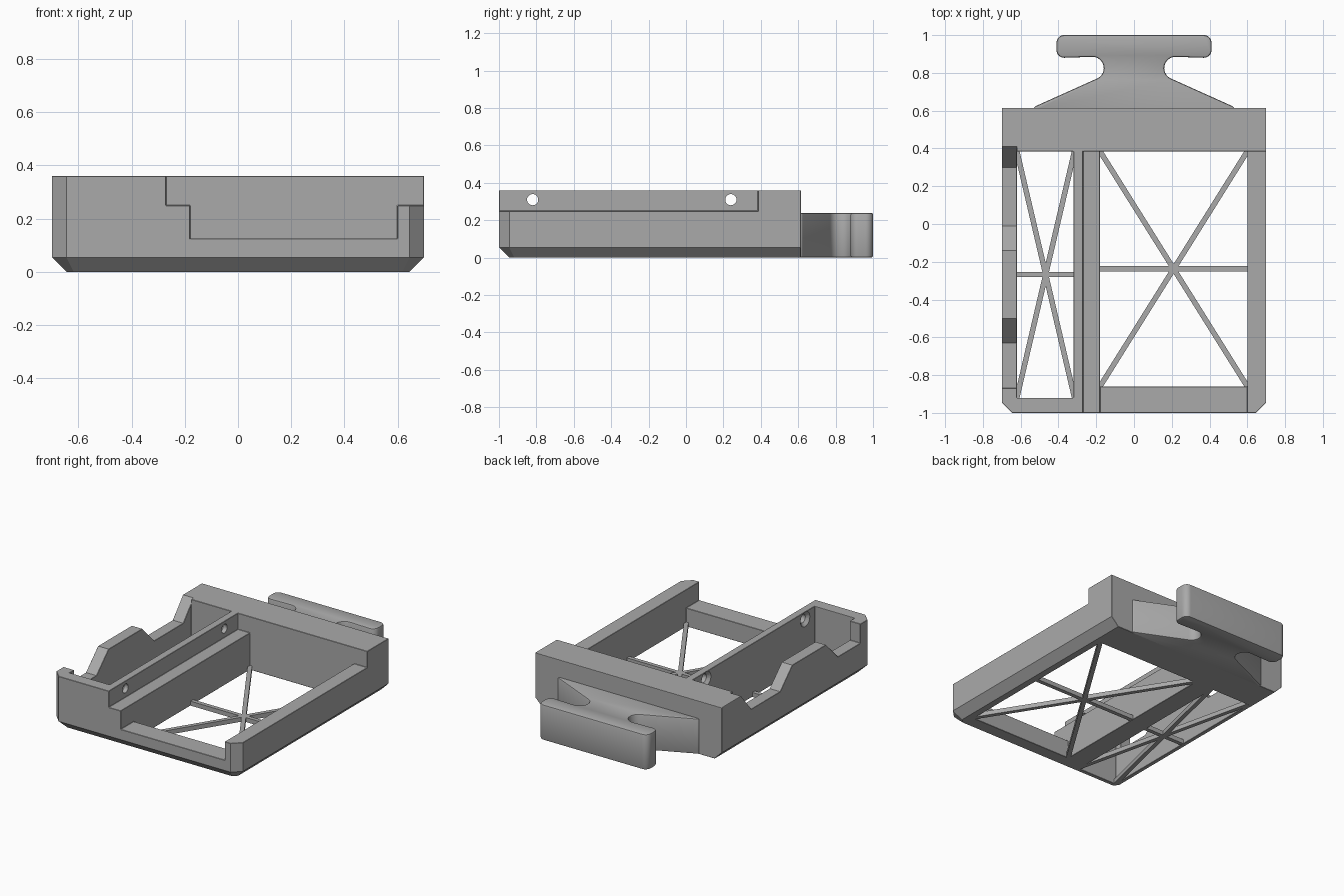
import bpy, bmesh
from math import sin, cos, radians, atan2, hypot, pi
from mathutils import Matrix

cube = bpy.data.objects.get("Cube")
if cube:
    bpy.data.objects.remove(cube)

grey = bpy.data.materials.new("plain grey")
grey.use_nodes = True
COLOUR = (0.4, 0.4, 0.4, 1)
grey.diffuse_color = COLOUR
grey.node_tree.nodes["Principled BSDF"].inputs["Base Color"].default_value = COLOUR


def finish(bm, name, helper=False):
    bmesh.ops.recalc_face_normals(bm, faces=bm.faces)
    mesh = bpy.data.meshes.new(name)
    bm.to_mesh(mesh)
    bm.free()
    obj = bpy.data.objects.new(name, mesh)
    bpy.context.collection.objects.link(obj)
    mesh.materials.append(grey)
    obj.hide_render = helper
    return obj


def loft(name, rings, helper=False):
    """Solid skinned through rings of 3D points, capped at both ends."""
    bm = bmesh.new()
    loops = [[bm.verts.new(p) for p in ring] for ring in rings]
    n = len(loops[0])
    for a, b in zip(loops, loops[1:]):
        for i in range(n):
            j = (i + 1) % n
            bm.faces.new((a[i], a[j], b[j], b[i]))
    bm.faces.new(loops[0])
    bm.faces.new(loops[-1])
    return finish(bm, name, helper)


def box(name, x0, x1, y0, y1, z0, z1, helper=False):
    base = [(x0, y0), (x1, y0), (x1, y1), (x0, y1)]
    return loft(name, [[(x, y, z) for x, y in base] for z in (z0, z1)], helper)


def apply_modifiers(obj):
    deps = bpy.context.evaluated_depsgraph_get()
    obj.data = bpy.data.meshes.new_from_object(obj.evaluated_get(deps))
    obj.modifiers.clear()


def cut(obj, cutter):
    mod = obj.modifiers.new("cut", 'BOOLEAN')
    mod.operation, mod.solver, mod.object = 'DIFFERENCE', 'EXACT', cutter
    apply_modifiers(obj)
    bpy.data.objects.remove(cutter)


def chamfer(obj, width, segments=1):
    mod = obj.modifiers.new("chamfer", 'BEVEL')
    mod.width, mod.segments = width, segments
    mod.limit_method, mod.angle_limit = 'ANGLE', radians(50)
    apply_modifiers(obj)


# Tray body: chamfered along the bottom and at the two front corners
W, FRONT, BACK, TOP, C = 0.7, -1.0, 0.615, 0.36, 0.055


def outline(z, d):
    w, f = W - d, FRONT + d
    k = C - d * 0.5
    return [(-w, BACK, z), (-w, f + k, z), (-w + k, f, z),
            (w - k, f, z), (w, f + k, z), (w, BACK, z)]


body = loft("tray_body", [outline(0, C), outline(C, 0), outline(TOP, 0)])

# Compartments and stepped openings
WELL = 0.385
cut(body, box("left_well", -0.62, -0.32, -0.92, WELL, -0.1, 0.5, True))
cut(body, box("upper_step", -0.27, 0.8, -1.1, WELL, 0.25, 0.5, True))
cut(body, box("lower_step", -0.18, 0.6, -1.1, WELL, 0.125, 0.5, True))
cut(body, box("right_well", -0.18, 0.6, -0.86, WELL, -0.1, 0.5, True))

# Sloped notches in the left-hand wall
LOW = 0.23
for profile in ([(-0.87, 0.4), (-0.87, LOW), (-0.63, LOW), (-0.5, TOP), (-0.5, 0.4)],
                [(-0.14, 0.4), (-0.14, TOP), (-0.01, LOW), (0.3, LOW), (0.41, TOP), (0.41, 0.4)]):
    cut(body, loft("wall_notch", [[(x, y, z) for y, z in profile] for x in (-0.8, -0.62)], True))

chamfer(body, 0.011)

# Countersunk screw holes through the divider
for y in (-0.82, 0.24):
    rings = []
    for x, r in ((-0.34, 0.055), (-0.32, 0.05), (-0.3, 0.03), (-0.2, 0.03)):
        rings.append([(x, y + r * cos(i * pi / 12), 0.31 + r * sin(i * pi / 12)) for i in range(24)])
    cut(body, loft("screw_hole", rings, True))


# Thin floor braces
def brace(name, a, b, width=0.028, height=0.03):
    dx, dy = b[0] - a[0], b[1] - a[1]
    bm = bmesh.new()
    bmesh.ops.create_cube(bm, size=1)
    bmesh.ops.transform(bm, verts=bm.verts, matrix=(
        Matrix.Translation(((a[0] + b[0]) / 2, (a[1] + b[1]) / 2, height / 2))
        @ Matrix.Rotation(atan2(dy, dx), 4, 'Z')
        @ Matrix.Diagonal((hypot(dx, dy), width, height, 1))))
    finish(bm, name)


for side, x0, x1, y0 in (("left", -0.62, -0.315, -0.92), ("right", -0.18, 0.6, -0.86)):
    mid = (y0 + WELL) / 2
    brace(side + "_brace_rising", (x0, y0), (x1, WELL))
    brace(side + "_brace_falling", (x0, WELL), (x1, y0))
    brace(side + "_brace_cross", (x0, mid), (x1, mid))


# T-shaped coupling tab on the back
def arc(cx, cy, r, start, end, steps=8):
    angles = [radians(start + (end - start) * i / steps) for i in range(steps + 1)]
    return [(cx + r * cos(t), cy + r * sin(t)) for t in angles]


half = [(0.53, BACK - 0.02), (0.53, BACK + 0.005)]
half += arc(0.22, 0.825, 0.06, 245, 90, 12)
half += arc(0.37, 0.92, 0.04, -90, 0) + arc(0.37, 0.96, 0.04, 0, 90)
tab_outline = half + [(-x, y) for x, y in reversed(half)]
tab = loft("coupling_tab", [[(x, y, z) for x, y in tab_outline] for z in (0, 0.24)])
chamfer(tab, 0.01, 2)
bpy.ops.object.select_all(action='DESELECT')
tab.select_set(True)
bpy.context.view_layer.objects.active = tab
bpy.ops.object.shade_smooth_by_angle(angle=radians(35))
